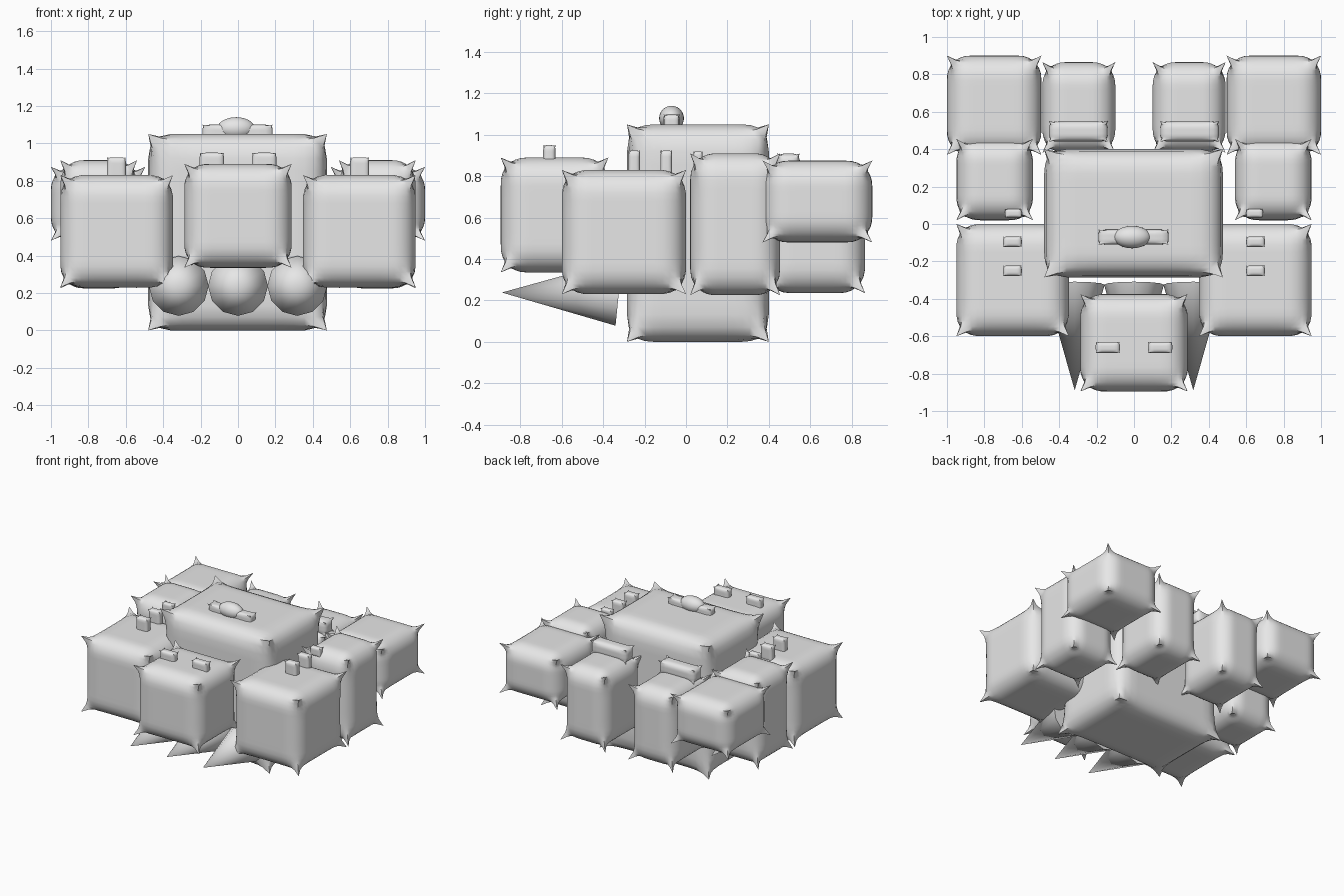
import bpy
import bmesh
import math
from mathutils import Vector, Matrix

if "Cube" in bpy.data.objects:
    bpy.data.objects.remove(bpy.data.objects["Cube"], do_unlink=True)

grey = bpy.data.materials.new("light_grey")
grey.use_nodes = True
grey.diffuse_color = (0.8, 0.8, 0.8, 1)
grey.node_tree.nodes["Principled BSDF"].inputs["Base Color"].default_value = grey.diffuse_color


def finish(name, bm):
    mesh = bpy.data.meshes.new(name)
    bm.to_mesh(mesh)
    bm.free()
    mesh.materials.append(grey)
    obj = bpy.data.objects.new(name, mesh)
    bpy.context.collection.objects.link(obj)
    bpy.ops.object.select_all(action="DESELECT")
    obj.select_set(True)
    bpy.context.view_layer.objects.active = obj
    bpy.ops.object.shade_smooth_by_angle(angle=math.radians(50))
    return obj


def pillow(name, xs, ys, zs, radius=0.12, cuts=15):
    """Box with soft edges whose eight corners stay pulled out to a point."""
    low, high = Vector((xs[0], ys[0], zs[0])), Vector((xs[1], ys[1], zs[1]))
    centre, half = (low + high) / 2, (high - low) / 2
    r = min(radius, min(half) * 0.7)
    bm = bmesh.new()
    bmesh.ops.create_cube(bm, size=2)
    bmesh.ops.subdivide_edges(bm, edges=bm.edges[:], cuts=cuts, use_grid_fill=True)
    for v in bm.verts:
        corner = min(abs(c) for c in v.co) ** 6
        sharp = Vector(c * h for c, h in zip(v.co, half))
        core = Vector(max(r - h, min(h - r, s)) for s, h in zip(sharp, half))
        soft = core + (sharp - core).normalized() * r
        v.co = centre + soft.lerp(sharp, corner)
    return finish(name, bm)


def pair(name, xs, ys, zs, **options):
    pillow("left_" + name, xs, ys, zs, **options)
    pillow("right_" + name, (-xs[1], -xs[0]), ys, zs, **options)


# Central pack and the pouches around it
pillow("main_pack", (-0.48, 0.475), (-0.285, 0.4), (0, 1.05))
pillow("front_pouch", (-0.287, 0.287), (-0.895, -0.375), (0.335, 0.89))
pair("front_side_pouch", (0.348, 0.95), (-0.6, 0), (0.23, 0.83))
pair("middle_side_pouch", (0.54, 0.95), (0.02, 0.455), (0.225, 0.91))
pair("rear_outer_pouch", (0.495, 1.0), (0.37, 0.9), (0.48, 0.875))
pair("rear_inner_pouch", (0.1, 0.49), (0.38, 0.865), (0.235, 0.83))

# Small fasteners and bars on the pouch tops
small = dict(radius=0.025, cuts=7)
pair("front_pouch_button", (0.075, 0.205), (-0.69, -0.63), (0.86, 0.95), **small)
for place, y in (("front", -0.25), ("rear", -0.095)):
    pair(place + "_side_button", (0.6, 0.7), (y - 0.028, y + 0.028), (0.8, 0.925), **small)
pair("middle_pouch_button", (0.6, 0.69), (0.035, 0.08), (0.85, 0.92), **small)
pair("rear_pouch_bar", (0.14, 0.455), (0.44, 0.55), (0.8, 0.91), radius=0.04, cuts=9)

# Top bar with its rounded knob
pillow("top_bar", (-0.19, 0.185), (-0.11, -0.03), (1.02, 1.1), radius=0.025, cuts=9)
bm = bmesh.new()
bmesh.ops.create_uvsphere(bm, u_segments=24, v_segments=14, radius=1)
bmesh.ops.scale(bm, vec=(0.1, 0.06, 0.06), verts=bm.verts)
bmesh.ops.translate(bm, vec=(-0.01, -0.07, 1.08), verts=bm.verts)
finish("top_knob", bm)

# Three forward spikes with slightly slanted bases
for name, x in (("right_spike", -0.317), ("centre_spike", 0), ("left_spike", 0.317)):
    bm = bmesh.new()
    bmesh.ops.create_cone(bm, cap_ends=True, segments=12, radius1=0.16, radius2=0, depth=0.565)
    bmesh.ops.remove_doubles(bm, verts=bm.verts, dist=0.0001)
    bmesh.ops.rotate(bm, matrix=Matrix.Rotation(math.pi / 2, 3, "X"), verts=bm.verts)
    for v in bm.verts:
        v.co += Vector((x, -0.607 + 0.1 * v.co.z, 0.238))
    finish(name, bm)
